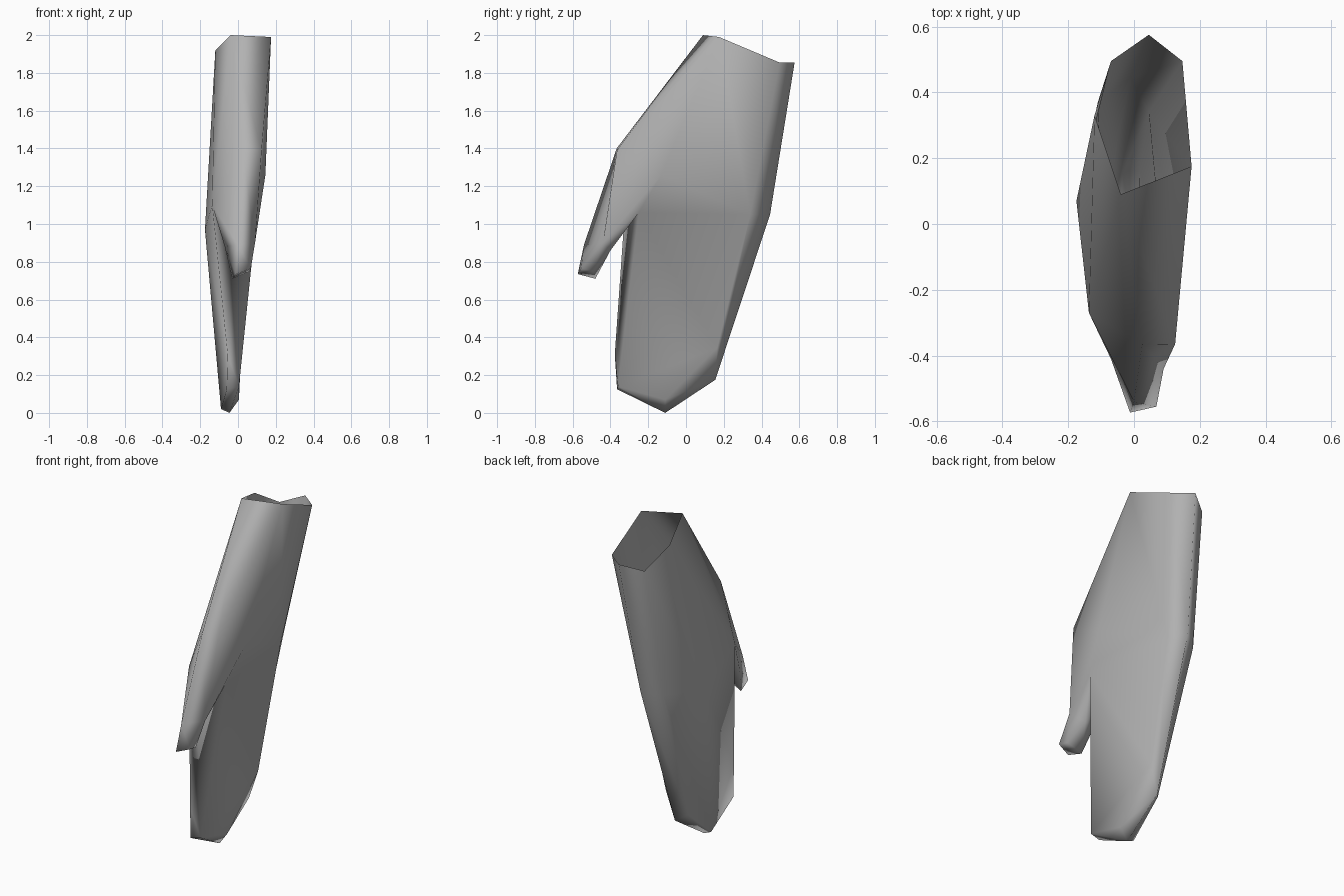
import bpy
import bmesh

default_cube = bpy.data.objects.get("Cube")
if default_cube:
    bpy.data.objects.remove(default_cube, do_unlink=True)

# One plain knit colour
wool = bpy.data.materials.new("grey wool")
wool.use_nodes = True
wool.diffuse_color = (0.45, 0.45, 0.45, 1)
wool.node_tree.nodes["Principled BSDF"].inputs["Base Color"].default_value = wool.diffuse_color

bm = bmesh.new()


def points(*coords):
    """Add the vertices of one cross-section."""
    return [bm.verts.new(co) for co in coords]


def face(*verts):
    """Add a face, collapsing repeated corners."""
    corners = list(dict.fromkeys(verts))
    if len(corners) > 2:
        bm.faces.new(corners)


def bridge(upper, lower, closed=True):
    """Join two cross-sections with a strip of faces."""
    count = len(upper)
    for i in range(count if closed else count - 1):
        j = (i + 1) % count
        face(upper[i], upper[j], lower[j], lower[i])


# Open cuff, starting at the outer front corner
cuff = points((0.175, 0.175, 1.99), (0.147, 0.495, 1.855), (0.045, 0.575, 1.855),
              (-0.07, 0.495, 1.815), (-0.12, 0.33, 1.92), (-0.04, 0.09, 2.0))

# Palm section: thumb pit, back of the hand, inner side
palm = points((0.145, -0.13, 1.26), (0.045, 0.34, 1.05), (-0.01, 0.445, 1.05),
              (-0.11, 0.37, 1.03), (-0.175, 0.07, 0.97), (-0.137, -0.27, 1.1))
pit, outer_back, back, inner_back, inner_side, inner_front = palm
knuckle_outer, knuckle_inner = points((0.125, -0.365, 1.39), (0.025, -0.367, 1.4))
crotch_outer, crotch_inner = points((0.1, -0.25, 1.06), (-0.04, -0.33, 0.98))

# Finger pouch: outer, edge and inner outlines of its rounded end
outer = points((0.005, -0.36, 0.14), (0.005, -0.11, 0.07), (0.018, 0.165, 0.345))
edge = points((-0.06, -0.365, 0.125), (-0.045, -0.11, 0.0), (-0.035, 0.155, 0.175))
inner = points((-0.09, -0.11, 0.02), (-0.085, 0.1, 0.2))
pouch_front, = points((-0.055, -0.377, 0.31))

# Thumb sections
thumb = points((0.0, -0.54, 0.89), (0.09, -0.44, 0.9),
               (0.01, -0.4, 0.86), (-0.07, -0.41, 0.88))
thumb_tip = points((-0.012, -0.573, 0.735), (0.068, -0.555, 0.765),
                   (0.062, -0.49, 0.75), (-0.03, -0.48, 0.71))

# Wrist to palm
bridge([cuff[0], *cuff, cuff[-1]], [knuckle_outer, *palm, knuckle_inner])

# Palm to finger pouch
face(outer_back, pit, crotch_outer)
bridge([crotch_outer, outer_back, back, inner_back,
        inner_side, inner_side, inner_front, crotch_inner],
       [outer[0], outer[2], edge[2], inner[1],
        inner[0], pouch_front, pouch_front, pouch_front])

# Closed end of the pouch
face(*outer)
face(pouch_front, outer[0], edge[0])
face(pouch_front, edge[0], inner[0])
bridge(outer, edge, closed=False)
bridge(edge, [inner[0], *inner], closed=False)

# Thumb
bridge([knuckle_inner, knuckle_outer, pit, crotch_outer, crotch_inner, inner_front],
       [thumb[0], thumb[1], thumb[1], thumb[2], thumb[2], thumb[3]])
bridge(thumb, thumb_tip)
face(*thumb_tip)

bmesh.ops.recalc_face_normals(bm, faces=bm.faces)

# Keep the normals pointing outward on the open shell
rear_face = max(bm.faces, key=lambda f: f.calc_center_median().y)
if rear_face.normal.y < 0:
    bmesh.ops.reverse_faces(bm, faces=bm.faces)

mesh = bpy.data.meshes.new("mitten")
bm.to_mesh(mesh)
bm.free()
mesh.materials.append(wool)
mesh.shade_smooth()
mitten = bpy.data.objects.new("mitten", mesh)
bpy.context.collection.objects.link(mitten)
